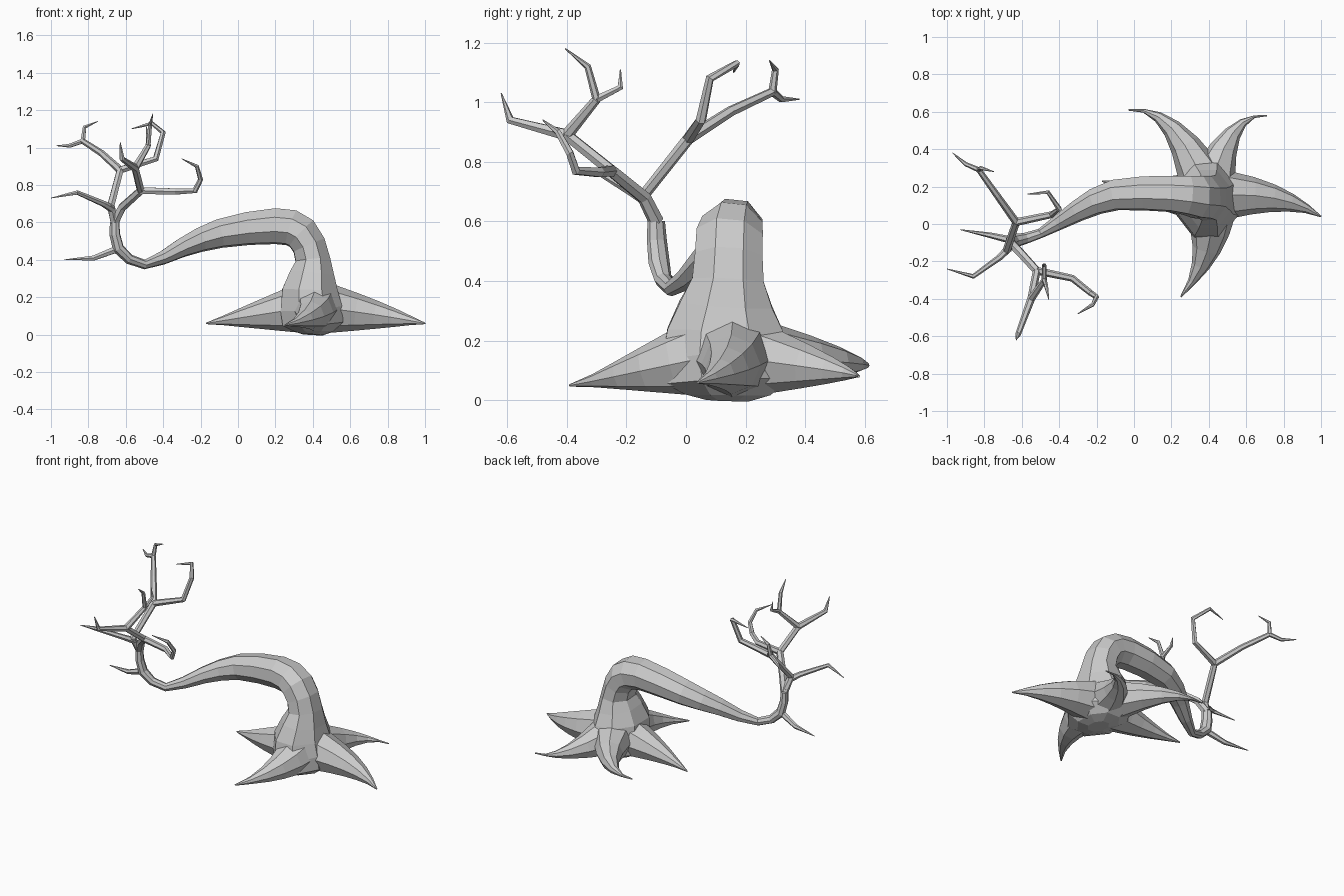
import bpy, bmesh, math
from mathutils import Vector

if "Cube" in bpy.data.objects:
    bpy.data.objects.remove(bpy.data.objects["Cube"])

bark = bpy.data.materials.new("grey bark")
bark.use_nodes = True
grey = (0.6, 0.6, 0.6, 1)
bark.diffuse_color = grey
bark.node_tree.nodes["Principled BSDF"].inputs["Base Color"].default_value = grey


def loft(name, centres, radii, sides, phase=0, flatten=0):
    """Flat-faced tube; flatten widens its sides wherever it stands upright."""
    bm = bmesh.new()
    rings = []
    side = None
    last = len(centres) - 1
    for i, (centre, radius) in enumerate(zip(centres, radii)):
        incoming = (centre - centres[max(i - 1, 0)]).normalized()
        outgoing = (centres[min(i + 1, last)] - centre).normalized()
        tangent = (incoming + outgoing).normalized()
        if side is None:
            upright = abs(tangent.z) > 0.8
            side = Vector((0, 1, 0)) if upright else tangent.cross(Vector((0, 0, 1)))
        side = (side - tangent * side.dot(tangent)).normalized()
        up = side.cross(tangent)
        width = radius * (1 + flatten * abs(tangent.z))
        ring = []
        for k in range(sides):
            angle = math.tau * k / sides + phase
            offset = side * width * math.cos(angle) + up * radius * math.sin(angle)
            ring.append(bm.verts.new(centre + offset))
        rings.append(ring)
    for lower, upper in zip(rings, rings[1:]):
        for k in range(sides):
            following = (k + 1) % sides
            bm.faces.new((lower[k], lower[following], upper[following], upper[k]))
    bm.faces.new(rings[0])
    bm.faces.new(rings[-1])
    bmesh.ops.recalc_face_normals(bm, faces=bm.faces)
    mesh = bpy.data.meshes.new(name)
    bm.to_mesh(mesh)
    bm.free()
    mesh.materials.append(bark)
    bpy.context.collection.objects.link(bpy.data.objects.new(name, mesh))


def smooth_path(stations):
    """Add a rounded midpoint between each pair of stations."""
    points = [Vector(station) for station in stations]
    result = []
    for i, (here, there) in enumerate(zip(points, points[1:])):
        before = points[max(i - 1, 0)]
        beyond = points[min(i + 2, len(points) - 1)]
        result += [here, (9 * (here + there) - before - beyond) / 16]
    return result + [points[-1]]


def root(name, bend, tip, size=0.15, slim=1, steps=6):
    """Root that curves past its bend; a higher slim thins it sooner."""
    heart = Vector((0.4, 0.15, size))
    tip = Vector(tip)
    centres, radii = [], []
    for i in range(steps + 1):
        t = i / steps
        shrink = (1 - t) ** slim
        point = heart * (1 - t) ** 2 + Vector(bend).to_3d() * 2 * t * (1 - t) + tip * t ** 2
        point.z = tip.z + (heart.z - tip.z) * shrink
        centres.append(point)
        radii.append(max(size * shrink, 0.004))
    loft(name, centres, radii, sides=8)


def branch(name, joint, *points, thick=0.021, thin=0.009, pointed=True):
    """Six-sided branch growing from a joint; returns its far end."""
    centres = [Vector(joint)] + [Vector(point) for point in points]
    last = len(centres) - 1
    radii = [thick + (thin - thick) * i / last for i in range(last + 1)]
    if pointed:
        radii[-1] = 0.002
    loft(name, centres, radii, sides=6)
    return centres[-1]


# Trunk: flared foot, bend and long drooping arm, as x, y, z and radius
arm = smooth_path([
    (.4, .14, 0, .06), (.4, .14, .06, .175), (.385, .13, .24, .16), (.4, .14, .4, .1),
    (.34, .145, .54, .1), (.2, .16, .58, .1), (-.1, .155, .54, .08),
    (-.3, .07, .465, .053), (-.5, -.05, .375, .026),
    (-.64, -.09, .46, .03), (-.66, -.1, .6, .024),
])
loft("trunk", [station.to_3d() for station in arm], [station.w for station in arm],
     sides=8, phase=math.pi / 8, flatten=0.3)

# Roots spreading from the foot
root("left_root", bend=(.78, .18), tip=(1, .04, .06))
root("front_root", bend=(.45, -.15), tip=(.25, -.39, .05), size=.165, slim=1.1)
root("back_left_root", bend=(.5, .6), tip=(.71, .58, .08), slim=1.7)
root("back_right_root", bend=(.22, .64), tip=(-.03, .61, .115), slim=1.5)
root("right_root", bend=(.1, .15), tip=(-.17, .23, .06))

# Low twig at the elbow, and the two limbs the stem splits into
elbow = arm[-3].to_3d()
stem = arm[-1].to_3d()
branch("low_twig", elbow, (-.77, -.06, .41), (-.93, -.03, .4))
rear_fork = branch("rear_limb", stem, (-.68, -.14, .69), (-.63, .01, .88),
                   thick=0.024, thin=0.02, pointed=False)
front_fork = branch("front_limb", stem, (-.62, -.14, .68), (-.52, -.25, .77),
                    thick=0.026, thin=0.022, pointed=False)

# Rear limb: outer branch with a split end, hooked inner branch, side branch
rear_split = branch("rear_outer_branch", rear_fork, (-.73, .15, .97), (-.83, .29, 1.035),
                    thin=0.015, pointed=False)
branch("rear_outer_twig", rear_split, (-.9, .32, 1.01), (-.97, .38, 1.01), thick=0.014)
branch("rear_upper_twig", rear_split, (-.82, .3, 1.11), (-.75, .28, 1.14), thick=0.014)
branch("rear_inner_branch", rear_fork, (-.44, .05, .94), (-.4, .08, 1.08),
       (-.46, .17, 1.13), (-.57, .16, 1.1))
branch("side_branch", (-.67, -.13, .67), (-.72, -.18, .7), (-.86, -.28, .76), (-1, -.24, .73))

# Front limb: curled low branch, and a rising branch that splits twice
branch("front_low_branch", front_fork, (-.33, -.29, .765), (-.23, -.37, .77),
       (-.2, -.39, .83), (-.22, -.43, .9), (-.3, -.48, .94))
front_split = branch("front_rising_branch", front_fork, (-.55, -.4, .89),
                     thin=0.02, pointed=False)
branch("front_outer_twig", front_split, (-.62, -.59, .94), (-.63, -.62, 1.03))
high_split = branch("front_high_branch", front_split, (-.48, -.3, 1.01),
                    thin=0.015, pointed=False)
branch("front_high_twig", high_split, (-.47, -.33, 1.12), (-.455, -.405, 1.18), thick=0.014)
branch("front_inner_twig", high_split, (-.48, -.22, 1.05), (-.49, -.22, 1.11), thick=0.014)
